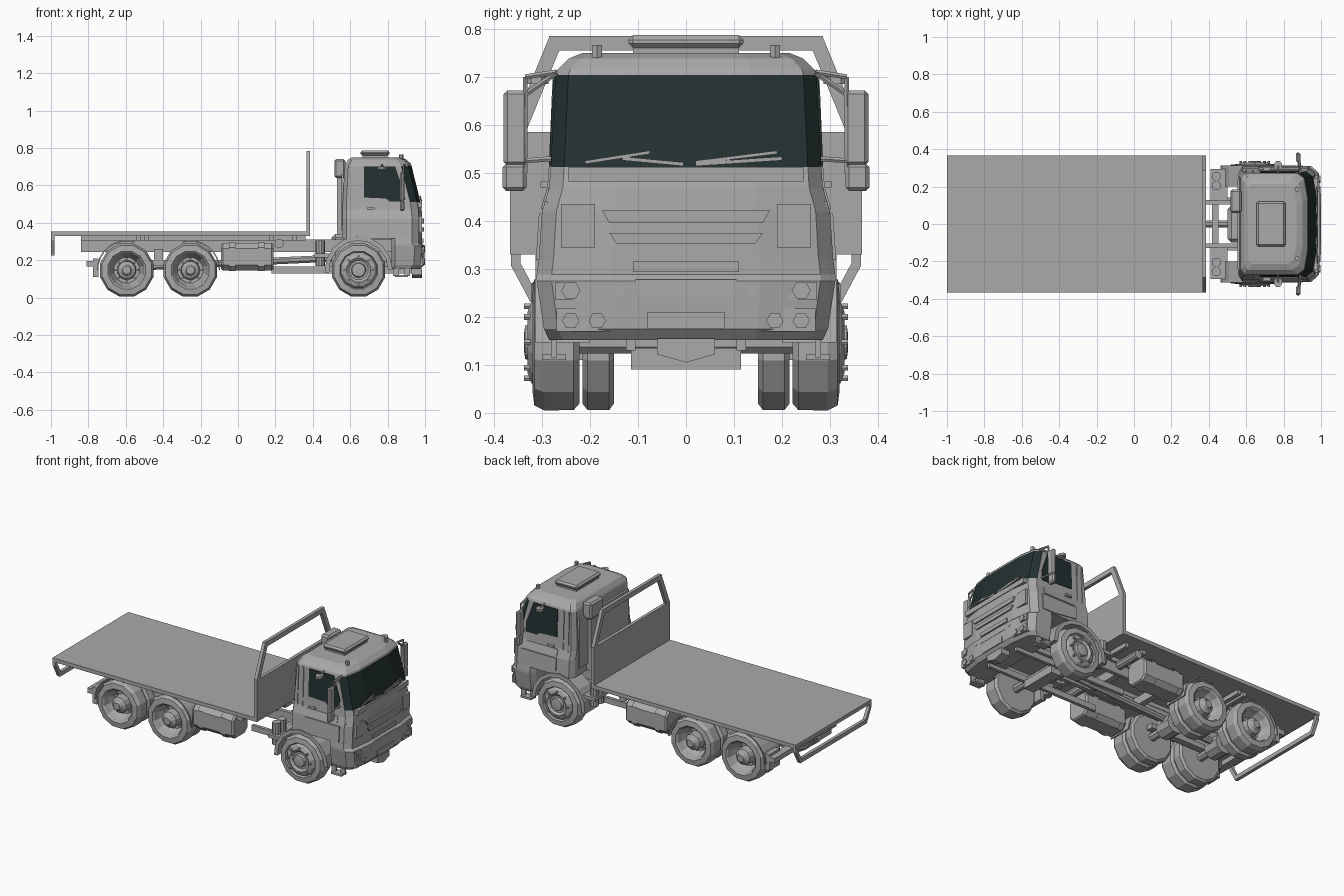
import bpy, bmesh, math
from mathutils import Vector, Matrix

def material(name, col):
    m = bpy.data.materials.new(name)
    m.diffuse_color = (*col, 1)
    return m

GREY = material("grey paint", (0.40, 0.40, 0.40))
GLASS = material("dark glass", (0.017, 0.03, 0.03))

def finish(name, bm, mat=GREY):
    bmesh.ops.recalc_face_normals(bm, faces=bm.faces)
    me = bpy.data.meshes.new(name)
    bm.to_mesh(me)
    bm.free()
    for m in (mat, GLASS):
        me.materials.append(m)
    ob = bpy.data.objects.new(name, me)
    bpy.context.collection.objects.link(ob)
    return ob

def loft(name, rings, closed=False, mat=GREY, glass=None):
    """Skin a list of equal-length point rings; glass(band, side) picks glazed faces."""
    bm = bmesh.new()
    vs = [[bm.verts.new(p) for p in r] for r in rings]
    n, k = len(rings[0]), len(rings)
    for i in range(k if closed else k - 1):
        for j in range(n):
            a, b = vs[i], vs[(i + 1) % k]
            f = bm.faces.new((a[j], a[(j + 1) % n], b[(j + 1) % n], b[j]))
            if glass and glass(i, j):
                f.material_index = 1
    if not closed:
        bm.faces.new(vs[0])
        bm.faces.new(vs[-1])
    return finish(name, bm, mat)

def box(name, x0, x1, y0, y1, z0, z1, bevel=0, mat=GREY):
    bm = bmesh.new()
    bmesh.ops.create_cube(bm, size=1)
    for v in bm.verts:
        v.co = ((x0 + x1) / 2 + v.co.x * (x1 - x0), (y0 + y1) / 2 + v.co.y * (y1 - y0),
                (z0 + z1) / 2 + v.co.z * (z1 - z0))
    if bevel:
        bmesh.ops.bevel(bm, geom=bm.edges[:], offset=bevel, segments=1, affect='EDGES')
    return finish(name, bm, mat)

def beam(name, p, q, w, h, sides=4):
    """Bar from p to q; 4 sides gives a w x h rectangle, more gives a tube."""
    p, q = Vector(p), Vector(q)
    d = (q - p).normalized()
    u = d.cross(Vector((1, 0, 0)) if abs(d.x) < 0.7 else Vector((0, 1, 0))).normalized()
    v = d.cross(u)
    k = math.sqrt(2) if sides == 4 else 1
    ang = [2 * math.pi * (i + 0.5) / sides for i in range(sides)]
    return loft(name, [[c + u * (w / 2 * k * math.cos(a)) + v * (h / 2 * k * math.sin(a)) for a in ang]
                       for c in (p, q)])

def lathe(name, prof, x, z, side, n=12):
    """Spin (radius, y) points around a crosswise axle."""
    return loft(name, [[(x + r * math.cos(2 * math.pi * (i + .5) / n), side * y,
                         z + r * math.sin(2 * math.pi * (i + .5) / n)) for i in range(n)] for r, y in prof])

# Load bed and underside bearers
box("load_bed", -1, .385, -.367, .367, .33, .353)
for x in (-.53, -.49, .18, .30):
    box("bed_bearer", x - .012, x + .012, -.30, .30, .305, .335)
for s in (-1, 1):
    box("bed_runner", -.84, .36, s * .12 - .02, s * .12 + .02, .305, .332)

# Headboard: solid lower panel and open hoop
box("headboard_panel", .365, .385, -.367, .367, .335, .585)
for s in (-1, 1):
    beam("headboard_post", (.375, s * .352, .58), (.375, s * .272, .775), .03, .02)
    beam("rear_guard_post", (-.99, s * .355, .34), (-.99, s * .355, .305), .02, .02)
    beam("rear_guard_slant", (-.99, s * .355, .31), (-.99, s * .315, .235), .02, .02)
box("headboard_top", .365, .385, -.285, .285, .755, .785)
box("rear_guard_bar", -1, -.98, -.322, .322, .225, .25)

# Chassis
for s in (-1, 1):
    box("chassis_rail", -.84, .93, s * .115 - .012, s * .115 + .012, .245, .31)
    box("lower_rail", .18, .93, s * .115 - .01, s * .115 + .01, .13, .165)
    box("leaf_spring", -.64, -.21, s * .12 - .02, s * .12 + .02, .17, .20)
    beam("front_spring", (.47, s * .13, .18), (.82, s * .13, .18), .03, .025)
    box("spring_hanger", -.45, -.40, s * .12 - .02, s * .12 + .02, .17, .26)
for x in (-.82, -.42, -.1, .2, .435, .8):
    box("cross_member", x - .018, x + .018, -.11, .11, .25, .30)
beam("drive_shaft", (-.6, 0, .16), (.5, 0, .21), .04, .04, 8)
box("engine", .5, .85, -.10, .10, .16, .34, .02)
box("front_axle", .61, .68, -.115, .115, .09, .135)
box("tail_beam", -.81, -.76, -.30, .30, .165, .195)

# Wheels
R_OUT = [(.075, .222), (.132, .222), (.146, .234), (.147, .295), (.136, .316), (.104, .320)]
R_IN = [(.075, .15), (.132, .15), (.146, .16), (.146, .205), (.132, .216), (.075, .216)]
FRONT_RIM = [(.098, .308), (.088, .322), (.066, .330), (.052, .318), (.04, .318), (.036, .335), (.015, .338)]
REAR_RIM = [(.095, .312), (.088, .285), (.07, .25), (.052, .25), (.048, .30), (.03, .31), (.022, .325), (.01, .325)]
for s in (-1, 1):
    lathe("front_wheel", R_OUT + FRONT_RIM, .645, .147, s)
    for x in (-.595, -.255):
        lathe("rear_wheel", R_OUT + REAR_RIM, x, .147, s)
        lathe("inner_rear_wheel", R_IN, x, .147, s)
    for x, y0, y1, r in ((.645, .316, .338, .075), (-.595, .245, .262, .06), (-.255, .245, .262, .06)):
        for i in range(8):
            a = math.pi * i / 4
            c = (x + r * math.cos(a), .147 + r * math.sin(a))
            beam("wheel_nut", (c[0], s * y0, c[1]), (c[0], s * y1, c[1]), .014, .014, 6)
for x in (-.595, -.255, .645):
    beam("axle", (x, -.23, .147), (x, .23, .147), .05, .05, 8)
for x in (-.595, -.255):
    beam("differential", (x, -.05, .147), (x, .05, .147), .12, .12, 10)

# Mudguards: arc strips over the wheels
def arch(name, x, r0, r1, y0, y1, a0, a1, n=8):
    rings = []
    for i in range(n + 1):
        a = math.radians(a0 + (a1 - a0) * i / n)
        rings.append([(x + r * math.cos(a), y, .147 + r * math.sin(a))
                      for r, y in ((r0, y0), (r1, y0), (r1, y1), (r0, y1))])
    loft(name, rings)
for s in (-1, 1):
    arch("front_mudguard", .645, .158, .182, s * .20, s * .314, 0, 185)
    arch("rear_mudguard", -.595, .153, .160, s * .16, s * .31, 75, 180)
    arch("rear_mudguard", -.255, .153, .160, s * .16, s * .31, 0, 105)
    box("tail_lamp", -.775, -.745, s * .25 - .05, s * .25 + .05, .11, .21)

# Fuel tanks, air bottles and small roller
for s in (-1, 1):
    y = s * .245
    rings = []
    for x, k in ((-.09, .9), (-.08, 1), (.18, 1), (.19, .9)):
        rings.append([(x, y + k * u, .218 + k * v) for u, v in
                      ((-.045, -.073), (.045, -.073), (.073, -.045), (.073, .045),
                       (.045, .073), (-.045, .073), (-.073, .045), (-.073, -.045))])
    loft("fuel_tank", rings)
    for x in (-.03, .125):
        box("tank_strap", x - .008, x + .008, y - .077, y + .077, .142, .294, .025)
    for yy in (.205, .255):
        beam("air_bottle", (.44, s * yy, .17), (.44, s * yy, .305), .05, .05, 10)
    box("bottle_bracket", .41, .50, s * .205 - .09, s * .205 + .09, .215, .235)
    beam("bed_roller", (.22, s * .14, .29), (.22, s * .30, .29), .05, .05, 10)

# Cab shell: stacked plan outlines with a bowed front
def plan(z, back, front, hw):
    half = [(back, .9 * hw), (back + .02, hw), (front - .055, hw), (front - .018, .9 * hw), (front, .5 * hw)]
    return [(x, y, z) for x, y in half] + [(x, -y, z) for x, y in reversed(half)]
CAB = [(.315, .56, .985, .307), (.42, .56, .985, .300), (.47, .56, .982, .285), (.512, .56, .975, .282),
       (.704, .57, .928, .272), (.715, .575, .925, .268), (.738, .59, .90, .245), (.75, .61, .87, .215)]
loft("cab", [plan(*c) for c in CAB], glass=lambda i, j: i == 3 and 2 <= j <= 6)

def cab_y(z):
    for a, b in zip(CAB, CAB[1:]):
        if a[0] <= z <= b[0]:
            return a[3] + (b[3] - a[3]) * (z - a[0]) / (b[0] - a[0])

def cab_x(z):
    for a, b in zip(CAB, CAB[1:]):
        if a[0] <= z <= b[0]:
            return a[2] + (b[2] - a[2]) * (z - a[0]) / (b[0] - a[0])

# Front bumper and corner skirts
loft("bumper", [plan(z, .82, f, h) for z, f, h in
                ((.152, .975, .285), (.175, .995, .296), (.275, 1.0, .311), (.288, .985, .311), (.32, .985, .307))])
loft("tow_guard", [[(x, -.06, .155), (x, -.06, .122), (x, 0, .105), (x, .06, .122), (x, .06, .155)]
                   for x in (.93, .985)])

# Side glazing, doors, steps, handles and mirrors
def side_plate(name, pts, s, mat, t):
    loft(name, [[(x, s * (cab_y(z) + o), z) for x, z in pts] for o in (-.004, t)], mat=mat)
for s in (-1, 1):
    side_plate("door_window", [(.675, .70), (.84, .70), (.885, .575), (.885, .515), (.81, .515), (.79, .53), (.675, .535)],
               s, GLASS, .004)
    side_plate("door_lower_panel", [(.665, .465), (.88, .465), (.88, .425), (.665, .425)], s, GREY, .004)
    side_plate("door_skirt", [(.665, .415), (.90, .415), (.90, .32), (.82, .32), (.665, .34)], s, GREY, .006)
    box("door_handle", .69, .73, s * .295 - .008, s * .295 + .008, .47, .482)
    box("entry_step", .84, .91, s * .275 - .025, s * .275 + .025, .11, .122)
    for x in (.845, .905):
        beam("step_hanger", (x, s * .275, .115), (x, s * .275, .16), .012, .03)
    for x in (.60, .635):
        beam("rear_pillar_rib", (x, s * .282, .46), (x, s * .272, .70), .012, .008)
    beam("grab_handle", (.93, s * .29, .35), (.93, s * .29, .44), .012, .012, 6)
    box("main_mirror", .865, .89, s * .355 - .025, s * .355 + .025, .515, .672, .008)
    box("wide_mirror", .865, .89, s * .357 - .025, s * .357 + .025, .462, .52, .008)
    for z0, z1 in ((.708, .66), (.53, .525)):
        beam("mirror_arm", (.89, s * .27, z0), (.878, s * .34, z1), .012, .012, 6)
    beam("mirror_stay", (.885, s * .335, .70), (.88, s * .335, .50), .01, .01, 6)
    beam("mirror_stay_arm", (.89, s * .27, .71), (.885, s * .335, .70), .012, .012, 6)
    beam("kerb_mirror", (.77, s * .312, .685), (.77, s * .312, .70), .055, .045, 8)
    beam("kerb_mirror_arm", (.77, s * .265, .71), (.77, s * .312, .698), .01, .01, 6)
    beam("roof_lamp", (.872, s * .185, .73), (.872, s * .185, .766), .024, .024, 6)

# Roof hatch
box("roof_hatch_base", .665, .80, -.11, .11, .745, .762)
box("roof_hatch", .655, .81, -.12, .12, .76, .787, .01)

# Intake stack behind the cab
box("intake_head", .515, .575, .06, .185, .64, .74, .01)
box("intake_duct", .53, .565, .09, .16, .32, .65)
box("rear_cab_panel", .553, .565, -.24, .24, .36, .66)

# Front face trim: shallow plates on grille and bumper
def trim(name, y0, y1, z0, z1, x, slant=0):
    loft(name, [[(xx, y0, z1), (xx, y1, z1), (xx, y1 - slant, z0), (xx, y0 + slant, z0)] for xx in (x - .025, x)])
trim("wiper_panel", -.245, .245, .482, .512, .984)
trim("upper_grille", -.175, .175, .396, .422, .994, .015)
trim("lower_grille", -.16, .16, .353, .375, .994, .015)
trim("badge_strip", -.11, .11, .293, .315, .992)
trim("bumper_slot", -.105, .105, .242, .278, 1.0, .004)
trim("number_plate", -.08, .08, .175, .21, 1.0)
def hexagon(y, z, x, r):
    beam("lamp", (x - .02, y, z), (x, y, z), 2 * r, 2 * r, 6)
for s in (-1, 1):
    c = s * .225
    trim("corner_panel", c - .035, c + .035, .345, .435, .984)
    trim("headlight_housing", s * .24 - .033, s * .24 + .033, .235, .273, .989)
    trim("lower_light_housing", s * .213 - .057, s * .213 + .057, .17, .217, .989)
    hexagon(s * .24, .255, .996, .02)
    hexagon(s * .185, .192, .997, .018)
    hexagon(s * .24, .192, .996, .018)
    hexagon(s * .14, .258, 1.0, .013)

# Wipers
for y0, y1, y2 in ((-.005, -.21, -.055), (.02, .19, .21)):
    beam("wiper_arm", (cab_x(.518) + .006, y0, .518), (cab_x(.53) + .006, (y1 + y2) / 2, .53), .008, .006)
    beam("wiper_blade", (cab_x(.522) + .006, y1 if y1 < 0 else y0, .522), (cab_x(.543) + .006, y2 - .02, .543), .007, .006)
